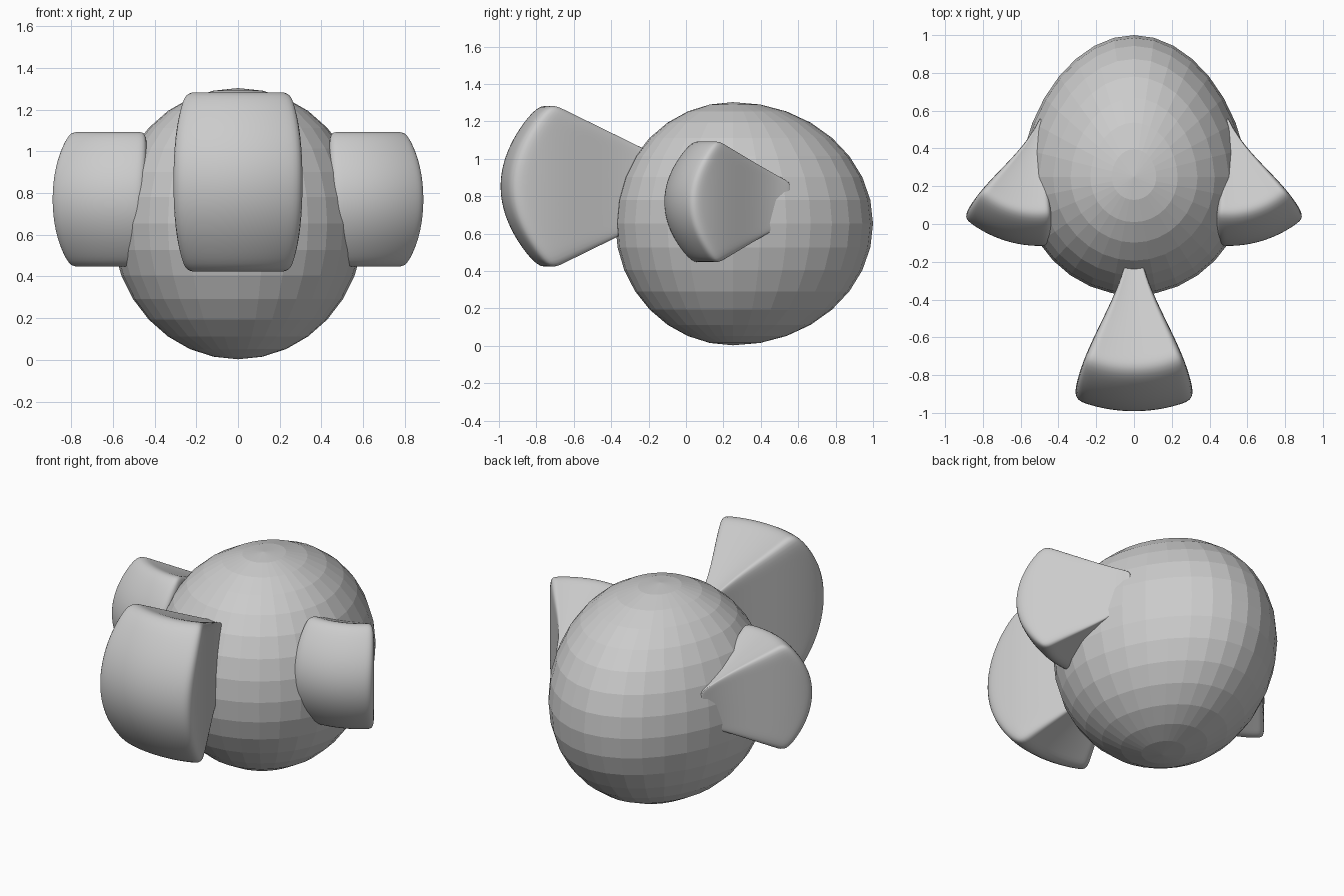
import bpy, bmesh, math

if "Cube" in bpy.data.objects:
    bpy.data.objects.remove(bpy.data.objects["Cube"])

def new_object(name, bm):
    mesh = bpy.data.meshes.new(name)
    bm.to_mesh(mesh)
    bm.free()
    obj = bpy.data.objects.new(name, mesh)
    bpy.context.collection.objects.link(obj)
    return obj

# Faceted egg-shaped body, longer and narrower towards the back
bm = bmesh.new()
bmesh.ops.create_uvsphere(bm, u_segments=32, v_segments=16, radius=1)
for v in bm.verts:
    x, y, z = v.co
    taper = 1 - 0.1 * max(0, y)
    v.co = (x * 0.605 * taper, 0.25 + y * (0.75 if y > 0 else 0.628), 0.653 + z * 0.65)
new_object("body", bm)

# Flared fin: a gridded cube reshaped so the outer cap bulges and the root narrows
def make_fin(name, location, scale, turn):
    bm = bmesh.new()
    bmesh.ops.create_cube(bm, size=2)
    bmesh.ops.subdivide_edges(bm, edges=bm.edges[:], cuts=7, use_grid_fill=True)
    for v in bm.verts:
        t, q = v.co.x, v.co.z
        s = (1 - v.co.y) / 2                      # 0 at root, 1 at outer cap
        cap = 0.22 * q * q + 0.065 * t * t
        y = 0.9 + s * (cap - 0.9)
        width = 0.025 + 0.15 * (1 + math.cos(math.pi * y / 0.95))
        v.co = (t * width, y, q * (0.138 + 0.312 * s))
    for f in bm.faces:
        f.smooth = True
    fin = new_object(name, bm)
    fin.location = location
    fin.scale = (scale,) * 3
    fin.rotation_euler.z = turn
    sub = fin.modifiers.new("round", 'SUBSURF')
    sub.levels = sub.render_levels = 2

# Large fin at -y and a mirrored pair of side fins
make_fin("tail_fin", (0, -0.997, 0.853), 1, 0)
for side, name in ((1, "right_fin"), (-1, "left_fin")):
    make_fin(name, (side * 0.69, -0.09, 0.77), 0.75, side * math.radians(18))
